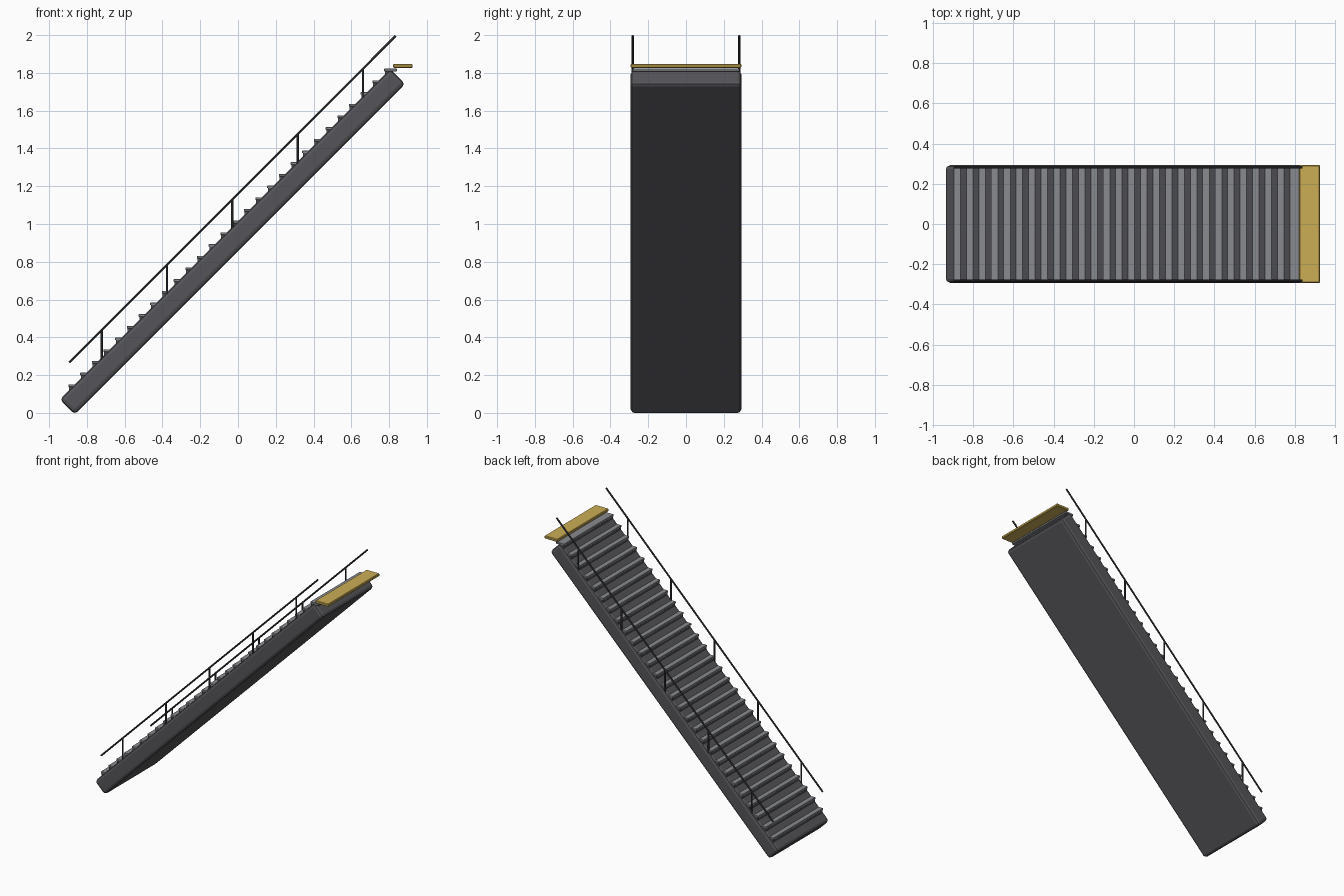
import bpy, math
from mathutils import Vector

if "Cube" in bpy.data.objects:
    bpy.data.objects.remove(bpy.data.objects["Cube"])


def material(name, col):
    m = bpy.data.materials.new(name)
    m.diffuse_color = (*col, 1)
    m.use_nodes = True
    m.node_tree.nodes["Principled BSDF"].inputs["Base Color"].default_value = m.diffuse_color
    return m


DARK = material("dark_grey", (0.09, 0.09, 0.10))
TREAD = material("tread_grey", (0.25, 0.26, 0.28))
RAIL = material("rail_black", (0.05, 0.05, 0.06))
GOLD = material("gold", (0.60, 0.42, 0.09))


def box(name, center, size, mat, tilt=0, bevel=0, segments=1):
    bpy.ops.mesh.primitive_cube_add(size=1, location=center)
    o = bpy.context.object
    o.name = name
    o.scale = size
    bpy.ops.object.transform_apply(location=False, rotation=False, scale=True)
    o.rotation_euler.y = tilt
    if bevel:
        b = o.modifiers.new("bevel", 'BEVEL')
        b.width = bevel
        b.segments = segments
    o.data.materials.append(mat)
    return o


def rod(name, a, b, r, mat):
    a, b = Vector(a), Vector(b)
    d = b - a
    bpy.ops.mesh.primitive_cylinder_add(vertices=8, radius=r, depth=d.length,
                                        location=(a + b) / 2)
    o = bpy.context.object
    o.name = name
    o.rotation_euler = d.to_track_quat('Z', 'Y').to_euler()
    o.data.materials.append(mat)
    return o


# Inclined structural slab
box("inclined_slab", (-0.029, 0, 0.906), (2.474, 0.586, 0.112), DARK,
    tilt=-math.pi / 4, bevel=0.02, segments=2)

# Steps: thin tread over a slightly recessed riser block
PITCH = 0.0619
for i in range(28):
    x, z = -0.898 + i * PITCH, 0.151 + i * PITCH
    box(f"tread_{i + 1}", (x + 0.034, 0, z - 0.007), (0.068, 0.565, 0.014),
        TREAD, bevel=0.002)
    box(f"riser_{i + 1}", (x + 0.024, 0, z - 0.032), (0.040, 0.56, 0.040), DARK)

# Handrails and posts on both sides
for side, y in (("front", -0.282), ("back", 0.282)):
    rod(f"{side}_handrail", (-0.893, y, 0.267), (0.835, y, 1.996), 0.006, RAIL)
    for k in range(5):
        x = -0.722 + k * 0.346
        rod(f"{side}_post_{k + 1}", (x, y, x + 0.99), (x, y, x + 1.16), 0.006, RAIL)

# Gold landing plate at the top
box("landing_plate", (0.873, 0, 1.837), (0.104, 0.586, 0.02), GOLD, bevel=0.004)
